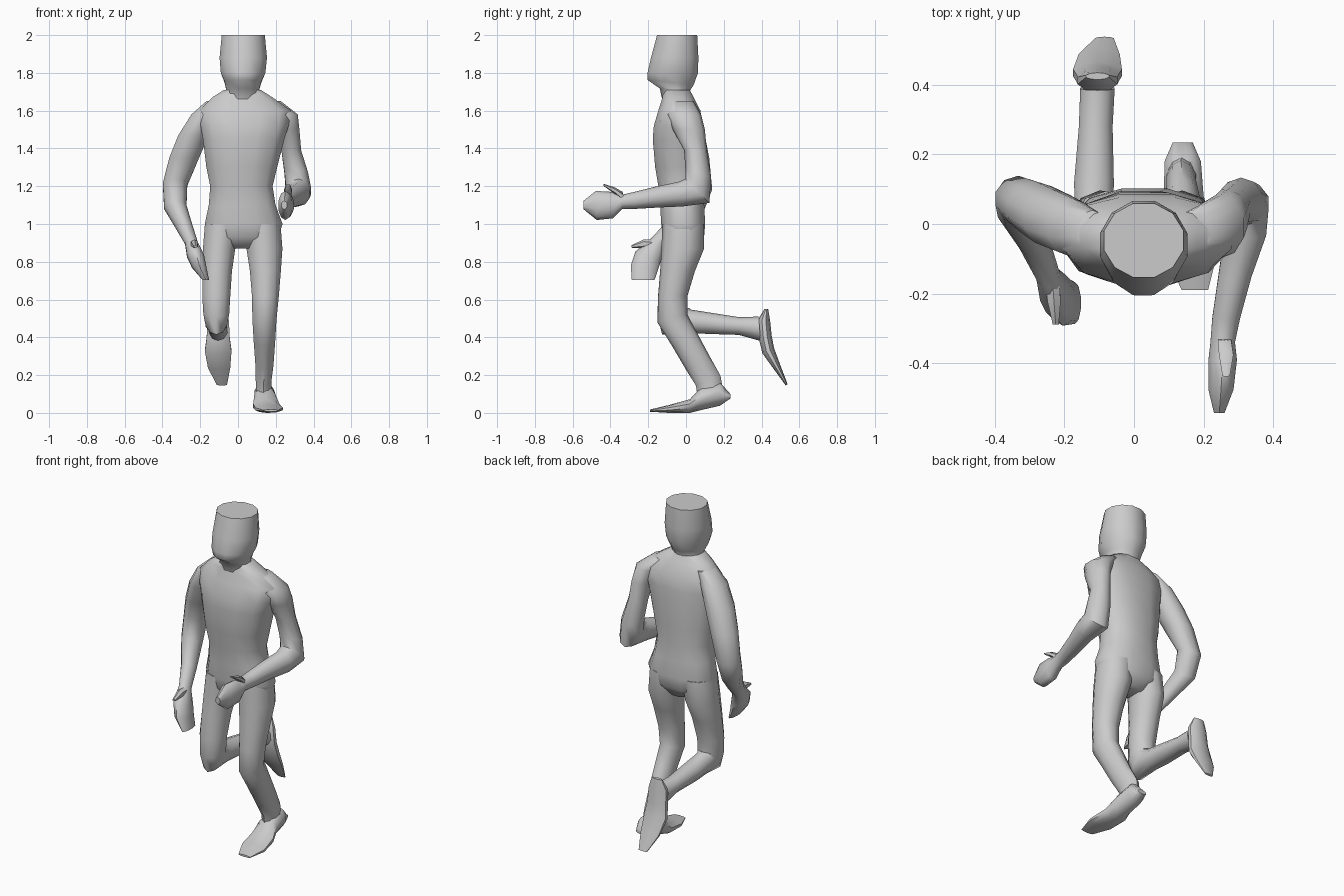
import bpy, bmesh
from math import sin, cos, pi, radians


def loft(name, rings, sides=10, power=1.0):
    """Skin rings (x, y, z, half width, half depth, tilt about x in degrees)."""
    bm = bmesh.new()
    loops = []
    for r in rings:
        x, y, z, a, b = r[:5]
        t = radians(r[5]) if len(r) > 5 else 0
        loop = []
        for i in range(sides):
            ang = 2 * pi * (i + 0.5) / sides
            c, s = cos(ang), sin(ang)
            c = abs(c) ** power * (1 if c > 0 else -1)
            s = abs(s) ** power * (1 if s > 0 else -1)
            loop.append(bm.verts.new((x + a * c, y + b * s * cos(t), z + b * s * sin(t))))
        loops.append(loop)
    for p, q in zip(loops, loops[1:]):
        for i in range(sides):
            j = (i + 1) % sides
            bm.faces.new((p[i], p[j], q[j], q[i]))
    bm.faces.new(loops[0])
    bm.faces.new(loops[-1])
    bmesh.ops.recalc_face_normals(bm, faces=bm.faces)
    me = bpy.data.meshes.new(name)
    bm.to_mesh(me)
    bm.free()
    ob = bpy.data.objects.new(name, me)
    bpy.context.collection.objects.link(ob)
    bpy.ops.object.select_all(action='DESELECT')
    ob.select_set(True)
    bpy.context.view_layer.objects.active = ob
    bpy.ops.object.shade_smooth_by_angle(angle=radians(50))
    return ob


# Head with flat crown, and neck
loft("head", [
    (.028, -.047, 2.0, .118, .11), (.028, -.06, 1.88, .13, .13),
    (.027, -.07, 1.80, .122, .138), (.026, -.082, 1.75, .1, .128, -6),
    (.025, -.06, 1.71, .09, .082, -6), (.025, -.045, 1.64, .11, .08)], 12)

# Torso and pelvis
loft("torso", [
    (.023, -.05, 1.71, .10, .072), (.023, -.042, 1.67, .165, .085),
    (.038, -.035, 1.60, .25, .115), (.035, -.042, 1.52, .24, .132),
    (.03, -.043, 1.45, .222, .137), (.02, -.035, 1.30, .193, .132),
    (.018, -.028, 1.20, .17, .122), (.022, -.02, 1.10, .182, .12),
    (.03, -.015, 1.00, .212, .12), (.028, -.013, .93, .19, .112),
    (.028, -.01, .87, .06, .07)], 12, 0.85)

# Standing leg, bent slightly with the shin trailing back
loft("left_leg", [
    (.13, -.015, 1.0, .1, .11), (.14, -.017, .87, .1, .113),
    (.145, -.045, .75, .086, .092), (.145, -.07, .62, .075, .077),
    (.14, -.072, .50, .067, .082, 15), (.14, -.008, .39, .06, .075, 27),
    (.14, .065, .26, .05, .072, 27), (.135, .118, .17, .043, .07, 22),
    (.137, .13, .09, .045, .07, 10)])
loft("left_foot", [
    (.14, .235, .088, .03, .012, -90), (.14, .18, .10, .055, .062, -90),
    (.143, .08, .075, .06, .06, -90), (.15, .02, .036, .073, .036, -90),
    (.165, -.09, .021, .077, .021, -90), (.175, -.19, .012, .04, .006, -90)])

# Raised leg, shin kicked straight back
loft("right_leg", [
    (-.08, -.015, 1.0, .1, .11), (-.1, -.017, .87, .09, .113),
    (-.11, -.045, .75, .082, .092), (-.115, -.07, .62, .078, .078),
    (-.115, -.072, .53, .072, .082, 15), (-.115, -.055, .485, .06, .1, 45),
    (-.115, .02, .485, .058, .062, 85), (-.115, .12, .475, .06, .057, 90),
    (-.11, .28, .46, .051, .047, 90), (-.105, .39, .445, .052, .065, 95)])
loft("right_foot", [
    (-.105, .425, .55, .035, .01), (-.105, .412, .49, .06, .033),
    (-.105, .42, .40, .064, .035, 15), (-.105, .435, .33, .074, .034, 25),
    (-.1, .483, .24, .062, .02, 25), (-.085, .533, .148, .028, .006, 25)])

# Lowered arm with open hand
loft("right_arm", [
    (-.12, -.02, 1.65, .05, .06), (-.18, -.01, 1.58, .07, .085),
    (-.235, .015, 1.47, .085, .085), (-.285, .045, 1.35, .083, .078),
    (-.333, .072, 1.21, .068, .072, -22), (-.332, .035, 1.09, .062, .065, -35),
    (-.285, -.06, .985, .046, .05, -42), (-.247, -.15, .90, .035, .042, -35),
    (-.225, -.2, .83, .047, .072, -20), (-.205, -.22, .77, .04, .073, -8),
    (-.17, -.227, .703, .018, .06)])

# Forward arm, elbow bent square
loft("left_arm", [
    (.17, -.02, 1.65, .06, .06), (.245, -.01, 1.58, .075, .09),
    (.27, .015, 1.5, .058, .085), (.282, .05, 1.39, .055, .06),
    (.308, .065, 1.27, .065, .072, -18), (.32, .06, 1.175, .07, .09, -45),
    (.32, -.03, 1.158, .063, .066, -80), (.29, -.15, 1.143, .05, .056, -82),
    (.265, -.27, 1.125, .042, .045, -84), (.255, -.34, 1.117, .037, .037, -86),
    (.255, -.39, 1.10, .043, .07, -88), (.25, -.475, 1.098, .038, .077, -88),
    (.245, -.543, 1.10, .016, .022, -88)])

# Thumbs
loft("right_thumb", [(-.235, -.15, .885, .022, .03, -80), (-.23, -.22, .895, .022, .024, -80),
                     (-.225, -.288, .88, .01, .007, -80)], 6)
loft("left_thumb", [(.26, -.33, 1.14, .022, .03, -80), (.265, -.375, 1.175, .024, .02, -80),
                    (.265, -.437, 1.207, .012, .006, -80)], 6)
